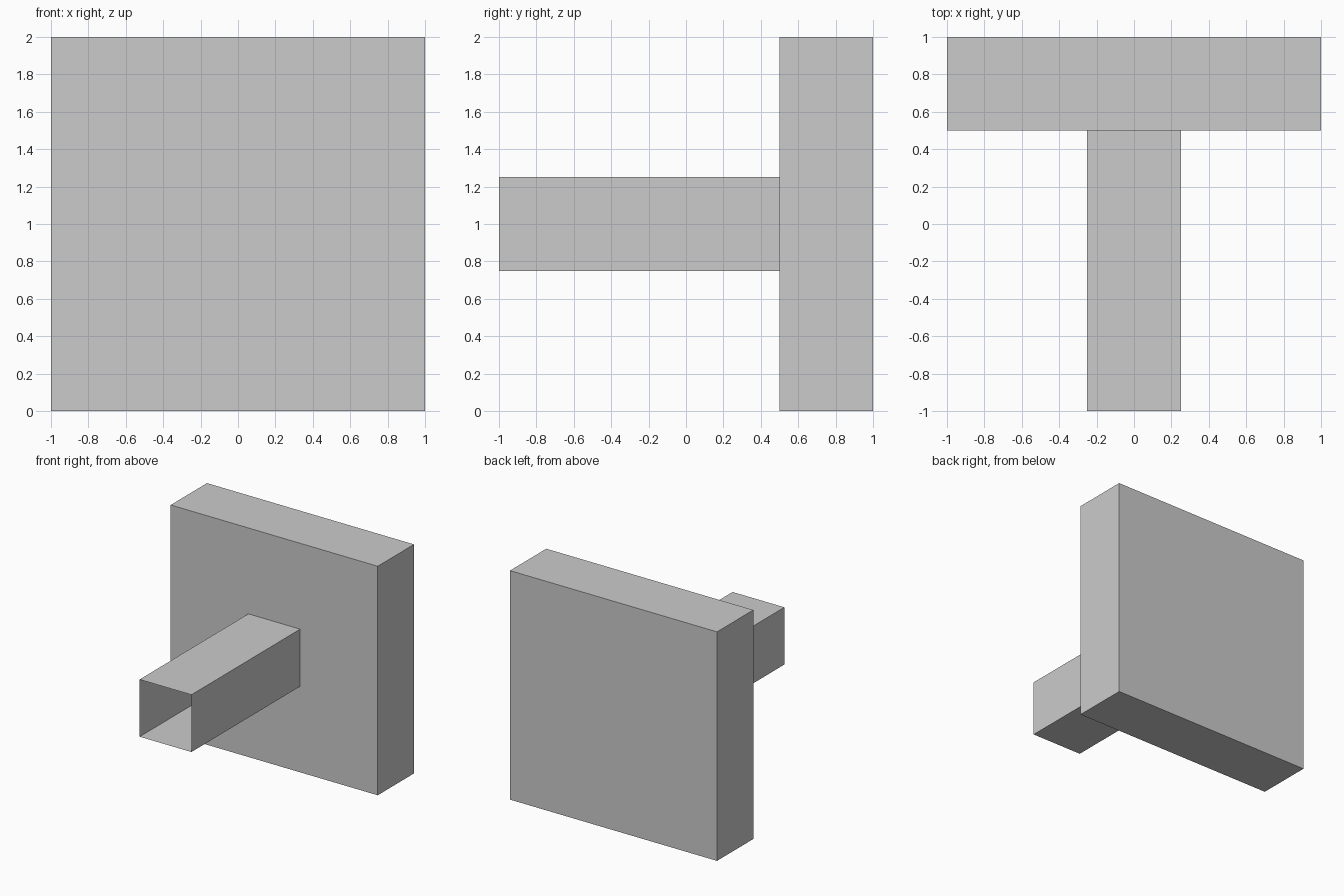
import bpy
import bmesh
from mathutils import Matrix, Vector

if "Cube" in bpy.data.objects:
    bpy.data.objects.remove(bpy.data.objects["Cube"])

grey = bpy.data.materials.new("plain grey")
grey.diffuse_color = (0.6, 0.6, 0.6, 1.0)
grey.use_nodes = True
grey.node_tree.nodes["Principled BSDF"].inputs["Base Color"].default_value = grey.diffuse_color


def box(name, low, high, open_ends=False):
    """Box between two corners; open_ends removes the faces along y."""
    low, high = Vector(low), Vector(high)
    bm = bmesh.new()
    place = Matrix.Translation((low + high) / 2) @ Matrix.Diagonal((*(high - low), 1))
    bmesh.ops.create_cube(bm, size=1, matrix=place)
    if open_ends:
        ends = [f for f in bm.faces if abs(f.normal.y) > 0.9]
        bmesh.ops.delete(bm, geom=ends, context='FACES_ONLY')
    mesh = bpy.data.meshes.new(name)
    bm.to_mesh(mesh)
    bm.free()
    mesh.materials.append(grey)
    obj = bpy.data.objects.new(name, mesh)
    bpy.context.collection.objects.link(obj)
    return obj


# Square plate at the back
box("plate", (-1, 0.5, 0), (1, 1, 2))
# Thin hollow arm, open at the front end
box("arm", (-0.25, -1, 0.75), (0.25, 0.5, 1.25), open_ends=True)
